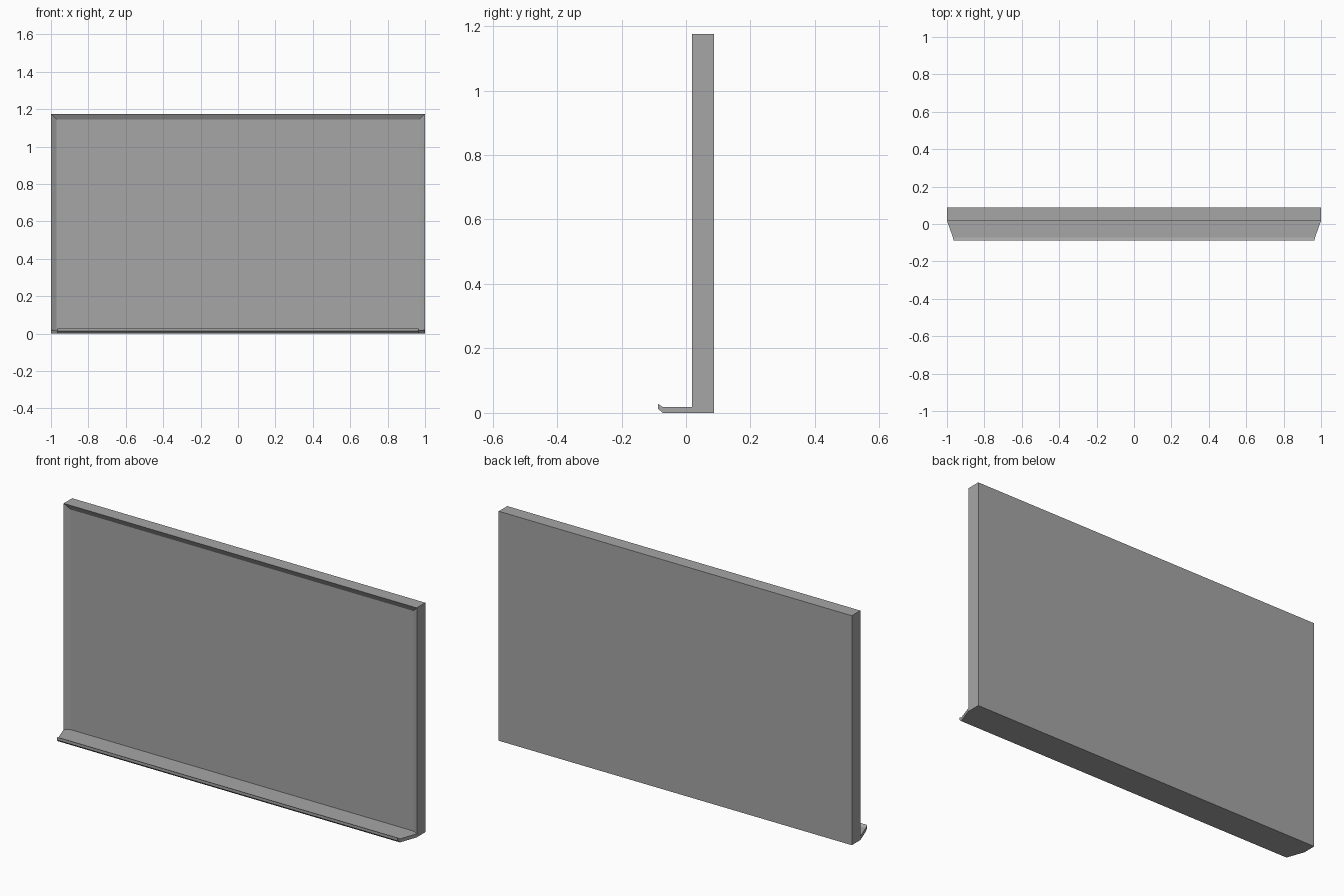
import bpy
import bmesh

cube = bpy.data.objects.get("Cube")
if cube:
    bpy.data.objects.remove(cube, do_unlink=True)

# Main dimensions
HALF_W, HEIGHT = 1.0, 1.175
FRONT, BACK = 0.018, 0.087
RIM, DEPTH = 0.03, 0.016
TRAY_TOP = 0.018

# Single grey finish
grey = bpy.data.materials.new("board_grey")
grey.use_nodes = True
colour = (0.38, 0.38, 0.38, 1)
grey.diffuse_color = colour
grey.node_tree.nodes["Principled BSDF"].inputs["Base Color"].default_value = colour


def finish(name, bm):
    bmesh.ops.recalc_face_normals(bm, faces=bm.faces)
    mesh = bpy.data.meshes.new(name)
    bm.to_mesh(mesh)
    bm.free()
    mesh.materials.append(grey)
    obj = bpy.data.objects.new(name, mesh)
    bpy.context.collection.objects.link(obj)
    return obj


def loft(bm, rings):
    """Skin a row of four-cornered rings and cap both ends."""
    loops = [[bm.verts.new(p) for p in ring] for ring in rings]
    for a, b in zip(loops, loops[1:]):
        for i in range(4):
            j = (i + 1) % 4
            bm.faces.new((a[i], a[j], b[j], b[i]))
    bm.faces.new(loops[0])
    bm.faces.new(loops[-1])


def ring(y, low, high, half):
    return [(-half, y, low), (half, y, low), (half, y, high), (-half, y, high)]


# Board: slab whose front slopes in from a sharp rim to a sunken panel
bm = bmesh.new()
loft(bm, [
    ring(BACK, 0, HEIGHT, HALF_W),
    ring(FRONT, 0, HEIGHT, HALF_W),
    ring(FRONT + DEPTH, TRAY_TOP, HEIGHT - RIM, HALF_W - RIM),
])
finish("board", bm)

# Pen tray: tapered ledge ending in a small upturned lip
bm = bmesh.new()
loft(bm, [
    ring(FRONT + DEPTH, TRAY_TOP / 2, TRAY_TOP, HALF_W - RIM),
    ring(FRONT, 0, TRAY_TOP, HALF_W),
    ring(-0.072, 0, TRAY_TOP, 0.968),
    ring(-0.087, 0.013, 0.028, 0.965),
])
finish("pen_tray", bm)
